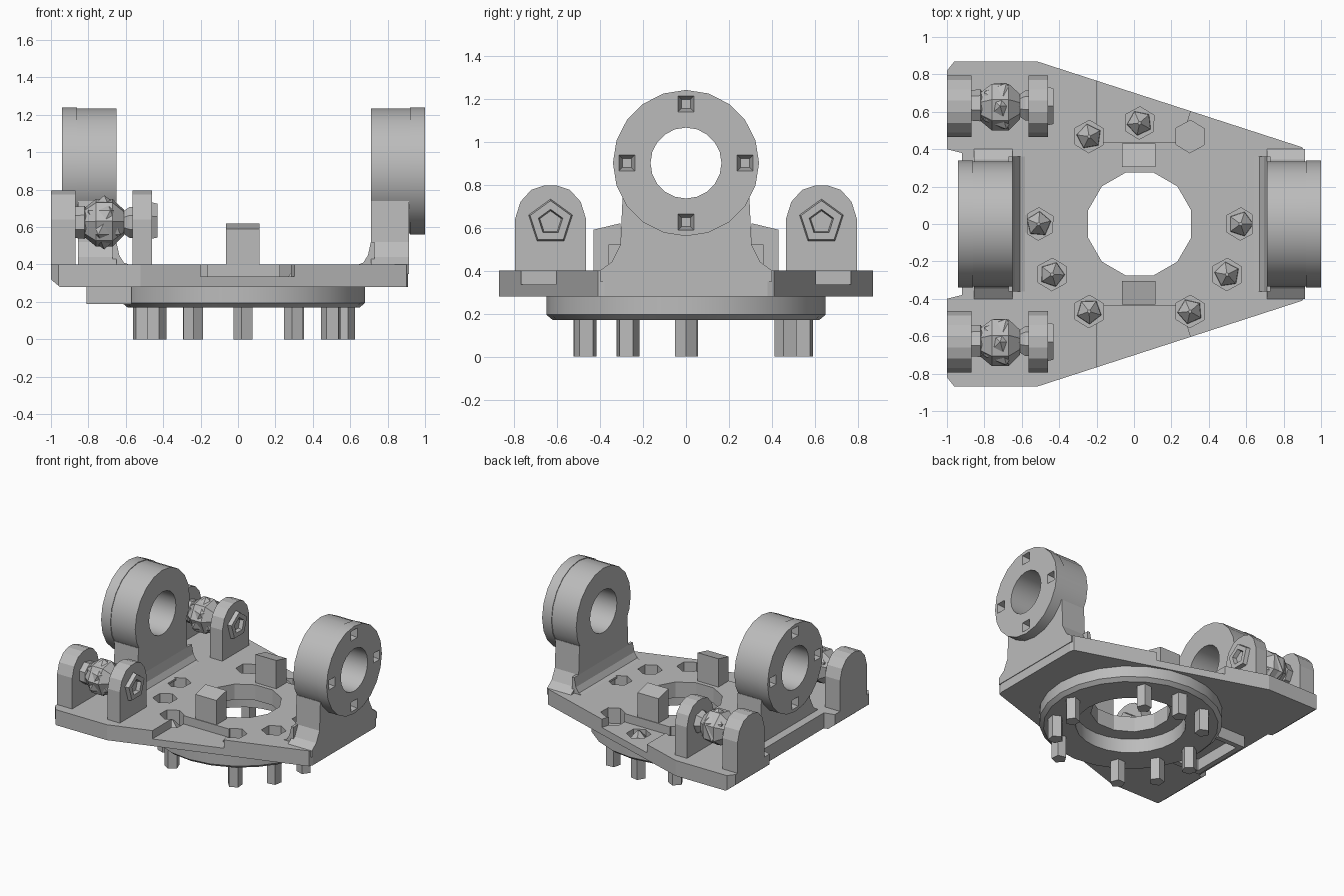
import bpy, bmesh, math
from mathutils import Vector

cube = bpy.data.objects.get("Cube")
if cube:
    bpy.data.objects.remove(cube, do_unlink=True)

grey = bpy.data.materials.new("plain_grey")
grey.use_nodes = True
colour = (0.5, 0.5, 0.5, 1)
grey.diffuse_color = colour
grey.node_tree.nodes["Principled BSDF"].inputs["Base Color"].default_value = colour


def finish(name, bm, smooth=False):
    bmesh.ops.recalc_face_normals(bm, faces=bm.faces)
    mesh = bpy.data.meshes.new(name)
    bm.to_mesh(mesh)
    bm.free()
    mesh.materials.append(grey)
    ob = bpy.data.objects.new(name, mesh)
    bpy.context.collection.objects.link(ob)
    if smooth:
        bpy.ops.object.select_all(action='DESELECT')
        ob.select_set(True)
        bpy.context.view_layer.objects.active = ob
        bpy.ops.object.shade_smooth_by_angle(angle=math.radians(30))
    return ob


def place(axis, along, u, v):
    """Map a 2D profile point plus a position along the axis to 3D."""
    return {'x': Vector((along, u, v)), 'y': Vector((u, along, v)),
            'z': Vector((u, v, along))}[axis]


def prism(name, pts, axis, a, b):
    bm = bmesh.new()
    ends = [[bm.verts.new(place(axis, t, *p)) for p in pts] for t in (a, b)]
    for end in ends:
        bm.faces.new(end)
    n = len(pts)
    for i in range(n):
        j = (i + 1) % n
        bm.faces.new((ends[0][i], ends[0][j], ends[1][j], ends[1][i]))
    return finish(name, bm)


def box(name, x, y, z):
    return prism(name, [(x[0], y[0]), (x[1], y[0]), (x[1], y[1]), (x[0], y[1])], 'z', *z)


def turned(name, profile, axis, centre, sides, hollow=False, turn=0.0, smooth=False):
    """Turn (position, radius) points about an axis; hollow closes the profile on itself."""
    bm = bmesh.new()
    loops = []
    for t, r in profile:
        loop = []
        for i in range(sides):
            a = 2 * math.pi * i / sides + turn
            loop.append(bm.verts.new(place(axis, t, centre[0] + r * math.cos(a),
                                           centre[1] + r * math.sin(a))))
        loops.append(loop)
    pairs = list(zip(loops, loops[1:]))
    if hollow:
        pairs.append((loops[-1], loops[0]))
    else:
        bm.faces.new(loops[0])
        bm.faces.new(loops[-1])
    for p, q in pairs:
        for i in range(sides):
            j = (i + 1) % sides
            bm.faces.new((p[i], p[j], q[j], q[i]))
    return finish(name, bm, smooth)


def cut(ob, cutters):
    bpy.context.view_layer.objects.active = ob
    for c in cutters:
        c.hide_render = True
        mod = ob.modifiers.new("cut", 'BOOLEAN')
        mod.operation = 'DIFFERENCE'
        mod.solver = 'EXACT'
        mod.object = c
        bpy.ops.object.modifier_apply(modifier=mod.name)
        bpy.data.objects.remove(c, do_unlink=True)


def mirrored(half):
    return half + [(x, -y) for x, y in reversed(half)]


HUB = 0.03                      # centre of the turntable in x
BOLT_ANGLES = [0, 60, 90, 120, 180, 210, 240, 300, 330]
bolts = []
for d in BOLT_ANGLES:
    a = math.radians(d)
    bolts.append((HUB + 0.54 * math.cos(a), 0.54 * math.sin(a)))

# Base plate with central opening, side pockets, bolt holes and chamfered rear edge
outline = mirrored([(0.91, 0.38), (0.90, 0.41), (-0.52, 0.87), (-0.96, 0.87),
                    (-1.0, 0.82), (-1.0, 0.40), (-0.92, 0.38)])
plate = prism("base_plate", outline, 'z', 0.28, 0.40)
cutters = [turned("opening_cutter", [(0.2, 0.285), (0.5, 0.285)], 'z', (HUB, 0), 12, turn=0.26),
           prism("chamfer_cutter", [(-1.06, 0.37), (-1.06, 0.22), (-0.88, 0.22)], 'y', -1, 1)]
for s in (-1, 1):
    cutters.append(prism("pocket_cutter", [(-0.20, 0.435 * s), (0.25, 0.435 * s),
                                           (0.33, 0.70 * s), (0.33, 0.95 * s),
                                           (-0.20, 0.95 * s)], 'z', 0.335, 0.5))
for b in bolts:
    cutters.append(turned("bolt_hole_cutter", [(0.2, 0.087), (0.5, 0.087)], 'z', b, 6, turn=0.5))
cut(plate, cutters)

# Turntable ring below the plate
turned("turntable_ring", [(0.28, 0.39), (0.28, 0.65), (0.195, 0.65), (0.17, 0.62), (0.17, 0.39)],
       'z', (HUB, 0), 24, hollow=True, smooth=True)

# Open frame beside the ring
box("frame_lip", (-0.81, -0.77), (-0.25, 0.25), (0.19, 0.285))
for s in (-1, 1):
    box("frame_side", (-0.81, -0.57), sorted((0.21 * s, 0.25 * s)), (0.19, 0.285))

# Bolts: shank below, pointed head in its hole
for i, b in enumerate(bolts):
    turned("bolt_shank", [(0, 0.055), (0.2, 0.055)], 'z', b, 5, turn=i)
    if BOLT_ANGLES[i] != 60:
        turned("bolt_head", [(0.27, 0.07), (0.30, 0.065), (0.36, 0.01)], 'z', b, 5, turn=i)

# Stop blocks at the edge of the opening
for s in (-1, 1):
    prism("stop_block", [(0.305 * s, 0.3), (0.43 * s, 0.3), (0.43 * s, 0.59), (0.305 * s, 0.62)],
          'x', -0.065, 0.115)

# Two trunnion bearings: pedestal, inner fillet, ring body and screwed flange
AXIS_Z = 0.90
for side, s, outer in (("left", 1, 1.0), ("right", -1, 0.94)):
    def xs(depth):
        return s * (outer - depth)
    inner = 0.29
    half = [(0.40, 0.35), (0.40, 0.40), (0.345, 0.44), (0.305, 0.52), (0.295, 0.74), (0.17, 0.71)]
    prism(side + "_pedestal", half + [(-y, z) for y, z in reversed(half)],
          'x', xs(0.085), xs(inner))
    prism(side + "_fillet", [(xs(inner - 0.02), 0.38), (xs(inner - 0.02), 0.52), (xs(inner), 0.52),
                             (xs(inner + 0.015), 0.45), (xs(inner + 0.04), 0.41),
                             (xs(inner + 0.08), 0.395), (xs(inner + 0.08), 0.38)],
          'y', -0.36, 0.36)
    turned(side + "_bearing_body", [(xs(0.08), 0.165), (xs(0.08), 0.335),
                                    (xs(inner), 0.335), (xs(inner), 0.165)],
           'x', (0, AXIS_Z), 20, hollow=True, smooth=True)
    flange = turned(side + "_bearing_flange", [(xs(0), 0.165), (xs(0), 0.34),
                                               (xs(0.08), 0.34), (xs(0.08), 0.165)],
                    'x', (0, AXIS_Z), 20, hollow=True, smooth=True)
    sockets = []
    for k in range(4):
        a = k * math.pi / 2
        c = (0.275 * math.cos(a), AXIS_Z + 0.275 * math.sin(a))
        sockets.append(turned("socket_cutter", [(xs(0.06), 0.03), (xs(-0.02), 0.06)],
                              'x', c, 4, turn=math.pi / 4))
    cut(flange, sockets)

# Two link joints: pair of lugs carrying a pin with a faceted ball
PIN_Z = 0.625
for s in (-1, 1):
    cy = 0.63 * s
    half = [(0.165, 0.35), (0.165, 0.64), (0.14, 0.72), (0.09, 0.775), (0.03, 0.795)]
    lug = [(cy + y, z) for y, z in half] + [(cy - y, z) for y, z in reversed(half)]
    prism("outer_lug", lug, 'x', -1.0, -0.87)
    prism("inner_lug", lug, 'x', -0.565, -0.46)
    turned("pin_boss", [(-0.47, 0.11), (-0.43, 0.10), (-0.43, 0.06), (-0.47, 0.05)],
           'x', (cy, PIN_Z), 5, hollow=True, turn=math.pi / 2)
    turned("joint_pin", [(-0.88, 0.085), (-0.82, 0.09), (-0.80, 0.06), (-0.63, 0.05),
                         (-0.58, 0.085), (-0.55, 0.085)], 'x', (cy, PIN_Z), 7)
    bm = bmesh.new()
    bmesh.ops.create_icosphere(bm, subdivisions=1, radius=0.145)
    for v in bm.verts:
        v.co.x *= 0.82
        v.co += Vector((-0.715, cy, PIN_Z))
    finish("joint_ball", bm)
    # bmesh icosphere with one subdivision is a plain twenty-sided ball; the collar rounds it out
    turned("ball_collar", [(-0.82, 0.08), (-0.76, 0.13), (-0.67, 0.13), (-0.61, 0.07)],
           'x', (cy, PIN_Z), 7, turn=0.4)
